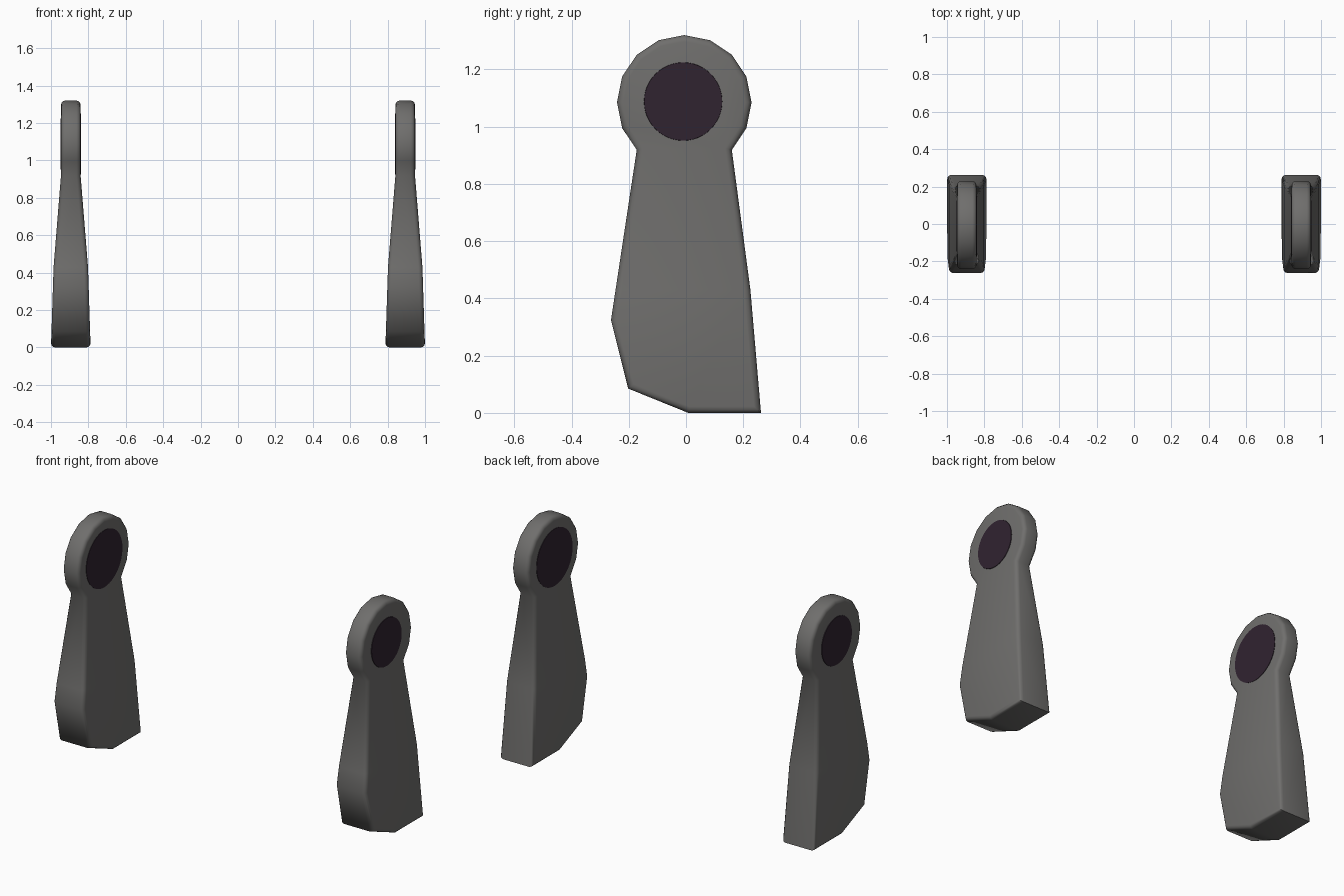
import bpy, bmesh, math
from mathutils import Matrix

if "Cube" in bpy.data.objects:
    bpy.data.objects.remove(bpy.data.objects["Cube"])

def material(name, rgb):
    m = bpy.data.materials.new(name)
    m.diffuse_color = (*rgb, 1)
    m.use_nodes = True
    m.node_tree.nodes["Principled BSDF"].inputs["Base Color"].default_value = m.diffuse_color
    return m

GREY = material("dark grey", (0.16, 0.157, 0.152))
PLUM = material("plum black", (0.03, 0.017, 0.03))
CX = 0.894            # distance of each arm from the centre
CY, CZ, R = -0.006, 1.085, 0.235

def finish(bm, name, mat, angle):
    me = bpy.data.meshes.new(name)
    bm.to_mesh(me)
    bm.free()
    me.materials.append(mat)
    ob = bpy.data.objects.new(name, me)
    bpy.context.collection.objects.link(ob)
    ob.modifiers.new("mirror", 'MIRROR')
    bpy.ops.object.select_all(action='DESELECT')
    ob.select_set(True)
    bpy.context.view_layer.objects.active = ob
    bpy.ops.object.shade_smooth_by_angle(angle=math.radians(angle))
    return ob

def half_width(z):
    pts = [(0, 0.106), (0.43, 0.092), (0.92, 0.052), (2, 0.052)]
    for (z0, w0), (z1, w1) in zip(pts, pts[1:]):
        if z <= z1:
            return w0 + (w1 - w0) * (z - z0) / (z1 - z0)

# Arm: side profile with a 16-sided eye on top, thickened by height
profile = [(-0.202, 0.085), (0.008, 0.0), (0.262, 0.0), (0.225, 0.43)]
for i in range(13):
    a = math.radians(-45 + 22.5 * i)
    profile.append((CY + R * math.cos(a), CZ + R * math.sin(a)))
profile.append((-0.262, 0.325))
bm = bmesh.new()
bm.faces.new([bm.verts.new((0, y, z)) for y, z in profile])
for z in (0.43, CZ - R * math.sin(math.pi / 4)):
    bmesh.ops.bisect_plane(bm, geom=bm.verts[:] + bm.edges[:] + bm.faces[:], dist=1e-4,
                           plane_co=(0, 0, z), plane_no=(0, 0, 1))
ext = bmesh.ops.extrude_face_region(bm, geom=bm.faces[:], use_keep_orig=True)
outer = {g for g in ext["geom"] if isinstance(g, bmesh.types.BMVert)}
for v in bm.verts:
    v.co.x = CX + (1 if v in outer else -1) * half_width(v.co.z)
bmesh.ops.recalc_face_normals(bm, faces=bm.faces[:])
rim = [e for e in bm.edges if (e.verts[0].co.x > CX) == (e.verts[1].co.x > CX)
       and len(e.link_faces) == 2 and e.calc_face_angle() > 1.0]
bmesh.ops.bevel(bm, geom=rim, offset=0.022, segments=3, profile=0.5, affect='EDGES')
finish(bm, "side_arm", GREY, 60)

# Pivot plug: dark disc on both faces of the eye, wider on the inner face
bm = bmesh.new()
bmesh.ops.create_cone(bm, cap_ends=True, segments=48, radius1=0.163, radius2=0.136,
                      depth=0.11, matrix=Matrix.Translation((CX, CY - 0.004, CZ + 0.003))
                      @ Matrix.Rotation(math.pi / 2, 4, 'Y'))
finish(bm, "pivot_plug", PLUM, 30)
